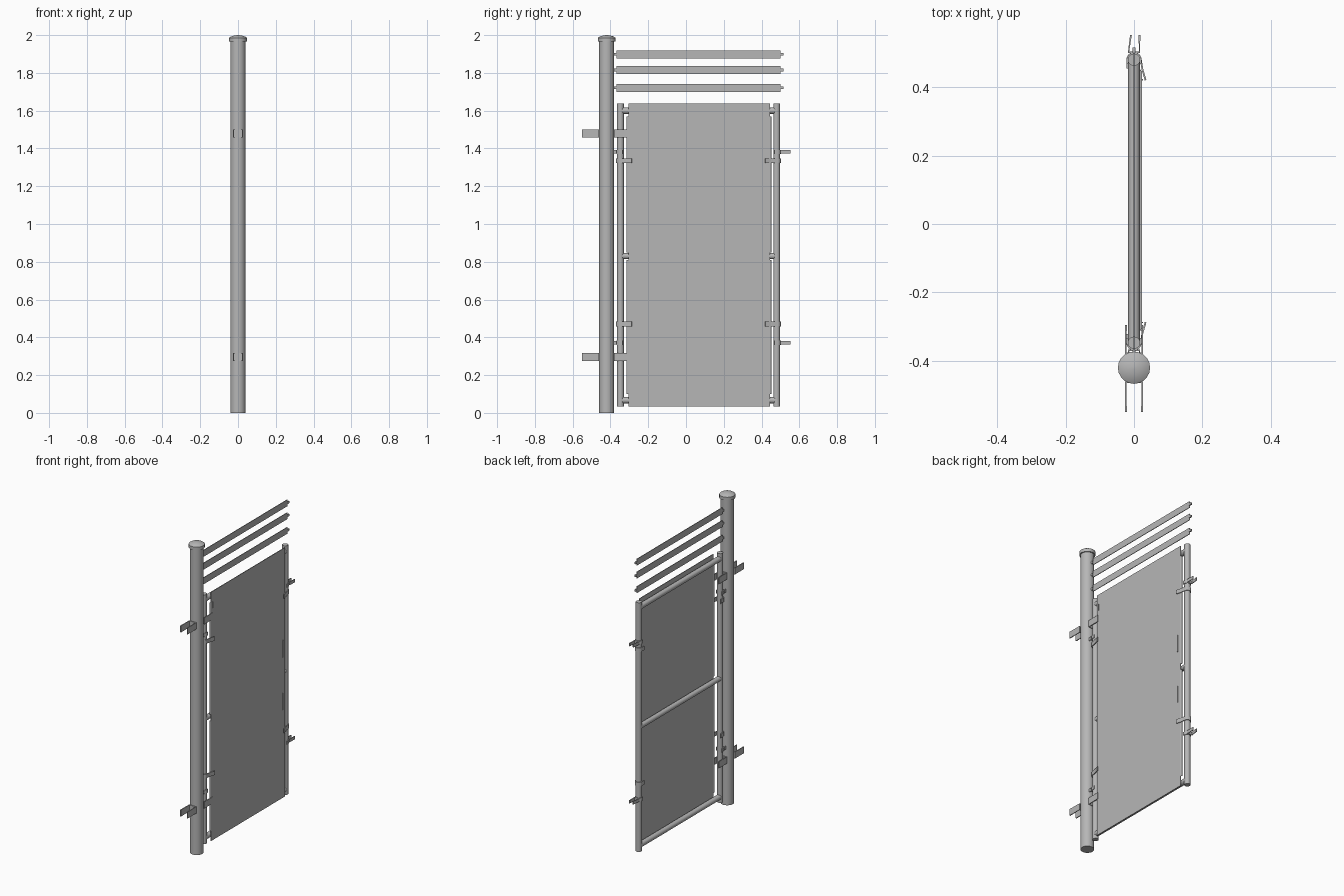
import bpy, bmesh, math
from mathutils import Vector

cube = bpy.data.objects.get("Cube")
if cube:
    bpy.data.objects.remove(cube)

steel = bpy.data.materials.new("galvanised grey")
steel.use_nodes = True
GREY = (0.47, 0.47, 0.47, 1)
steel.diffuse_color = GREY
steel.node_tree.nodes["Principled BSDF"].inputs["Base Color"].default_value = GREY

POST_Y, HINGE_Y, LATCH_Y = -0.42, -0.347, 0.48
TUBE = 0.018
PANEL_X = 0.021


def tube(name, a, b, r, sides=20):
    """Round bar between two points."""
    a, b = Vector(a), Vector(b)
    bpy.ops.mesh.primitive_cylinder_add(vertices=sides, radius=r, depth=(b - a).length,
                                        location=(a + b) / 2)
    ob = bpy.context.object
    ob.name = name
    ob.rotation_euler = (b - a).to_track_quat('Z', 'Y').to_euler()
    ob.data.materials.append(steel)
    bpy.ops.object.shade_smooth_by_angle(angle=math.radians(40))
    return ob


def box(name, x, y0, y1, z0, z1, t):
    """Flat plate facing sideways, t thick."""
    bpy.ops.mesh.primitive_cube_add(size=1, location=(x, (y0 + y1) / 2, (z0 + z1) / 2))
    ob = bpy.context.object
    ob.name = name
    for v in ob.data.vertices:
        v.co = Vector((v.co.x * t, v.co.y * (y1 - y0), v.co.z * (z1 - z0)))
    ob.data.materials.append(steel)
    return ob


def strap(name, path, z, height, t=0.006):
    """Upright metal strip bent along a plan path."""
    bm = bmesh.new()
    rows = [[bm.verts.new((x, y, z + s * height / 2)) for s in (-1, 1)] for x, y in path]
    for (a, b), (c, d) in zip(rows, rows[1:]):
        bm.faces.new((a, c, d, b))
    mesh = bpy.data.meshes.new(name)
    bm.to_mesh(mesh)
    bm.free()
    ob = bpy.data.objects.new(name, mesh)
    bpy.context.collection.objects.link(ob)
    mesh.materials.append(steel)
    mod = ob.modifiers.new("thickness", 'SOLIDIFY')
    mod.thickness = t
    mod.offset = 0
    return ob


def lathe(name, profile, y, sides=20):
    """Solid turned about a vertical axis."""
    bm = bmesh.new()
    rings = []
    for r, z in profile:
        rings.append([bm.verts.new((r * math.cos(math.tau * i / sides),
                                    y + r * math.sin(math.tau * i / sides), z))
                      for i in range(sides)])
    for low, high in zip(rings, rings[1:]):
        for i in range(sides):
            j = (i + 1) % sides
            bm.faces.new((low[i], low[j], high[j], high[i]))
    bm.faces.new(rings[0][::-1])
    bm.faces.new(rings[-1])
    mesh = bpy.data.meshes.new(name)
    bm.to_mesh(mesh)
    bm.free()
    ob = bpy.data.objects.new(name, mesh)
    bpy.context.collection.objects.link(ob)
    mesh.materials.append(steel)
    bpy.ops.object.select_all(action='DESELECT')
    ob.select_set(True)
    bpy.context.view_layer.objects.active = ob
    bpy.ops.object.shade_smooth_by_angle(angle=math.radians(35))


# Gate post with a shallow domed cap
tube("gate_post", (0, POST_Y, 0), (0, POST_Y, 1.97), 0.04, 24)
lathe("post_cap", [(0.047, 1.965), (0.047, 1.986), (0.036, 1.993), (0.018, 1.998), (0.004, 2.0)], POST_Y)

# Tubular frame
for name, y in (("hinge_stile", HINGE_Y), ("latch_stile", LATCH_Y)):
    tube(name, (0, y, 0.033), (0, y, 1.637), TUBE)
for name, z, r in (("bottom_rail", 0.067, 0.017), ("middle_rail", 0.83, 0.016), ("top_rail", 1.6, 0.017)):
    tube(name, (0, HINGE_Y, z), (0, LATCH_Y, z), r)

# Sheet panel with folded side flanges and raised edge tabs
box("sheet_panel", PANEL_X, -0.305, 0.445, 0.035, 1.637, 0.004)
for side, edge, fold in (("hinge", -0.305, -0.314), ("latch", 0.445, 0.453)):
    for z0, z1 in ((0.1, 0.81), (0.85, 1.57)):
        strap(side + "_flange", [(PANEL_X, edge), (PANEL_X - 0.005, fold)],
              (z0 + z1) / 2, z1 - z0, 0.003)
for side, y, spans in (("hinge", -0.288, [(1.53, 1.57)]), ("latch", 0.422, [(0.6, 0.71), (0.94, 1.05)])):
    for z0, z1 in spans:
        box(side + "_edge_tab", PANEL_X + 0.002, y - 0.002, y + 0.002, z0, z1, 0.007)

# Thin strips above the panel, with a narrow peg at each end
for z in (1.898, 1.815, 1.721):
    box("upper_strip", 0, -0.368, 0.5, z - 0.021, z + 0.021, 0.004)
    for y0, y1 in ((-0.386, -0.368), (0.5, 0.516)):
        box("strip_peg", 0, y0, y1, z - 0.007, z + 0.007, 0.008)

# Forked hinge brackets on both faces of the post
for z in (0.295, 1.48):
    for name, base, tip in (("wall_fork", POST_Y - 0.042, -0.55), ("hinge_fork", POST_Y + 0.042, -0.295)):
        strap(name, [(-0.024, tip), (-0.024, base), (0.024, base), (0.024, tip)], z, 0.042)

# Stile fittings; d points from the stile outward, away from the panel
arc = [math.pi * i / 8 for i in range(9)]
for side, y, d in (("hinge", HINGE_Y, -1), ("latch", LATCH_Y, 1)):
    wrap = [(0.02 * math.cos(a), y + d * 0.02 * math.sin(a)) for a in arc]
    # Panel clips hooked around the stile
    for z in (0.47, 1.335):
        path = [(0.034, y - d * 0.06), (0.025, y - d * 0.03)] + wrap + [(-0.02, y - d * 0.025)]
        strap(side + "_panel_clip", path, z, 0.026, 0.005)
    # Latch forks with their collars
    for z in (0.371, 1.382):
        strap(side + "_fork", [(-0.009, y + d * 0.072), (-0.016, y + d * 0.022),
                               (0.016, y + d * 0.022), (0.016, y + d * 0.072)], z, 0.02, 0.005)
        strap(side + "_fork_collar", [(0.02, y - d * 0.012)] + wrap + [(-0.02, y - d * 0.012)],
              z, 0.022, 0.004)
